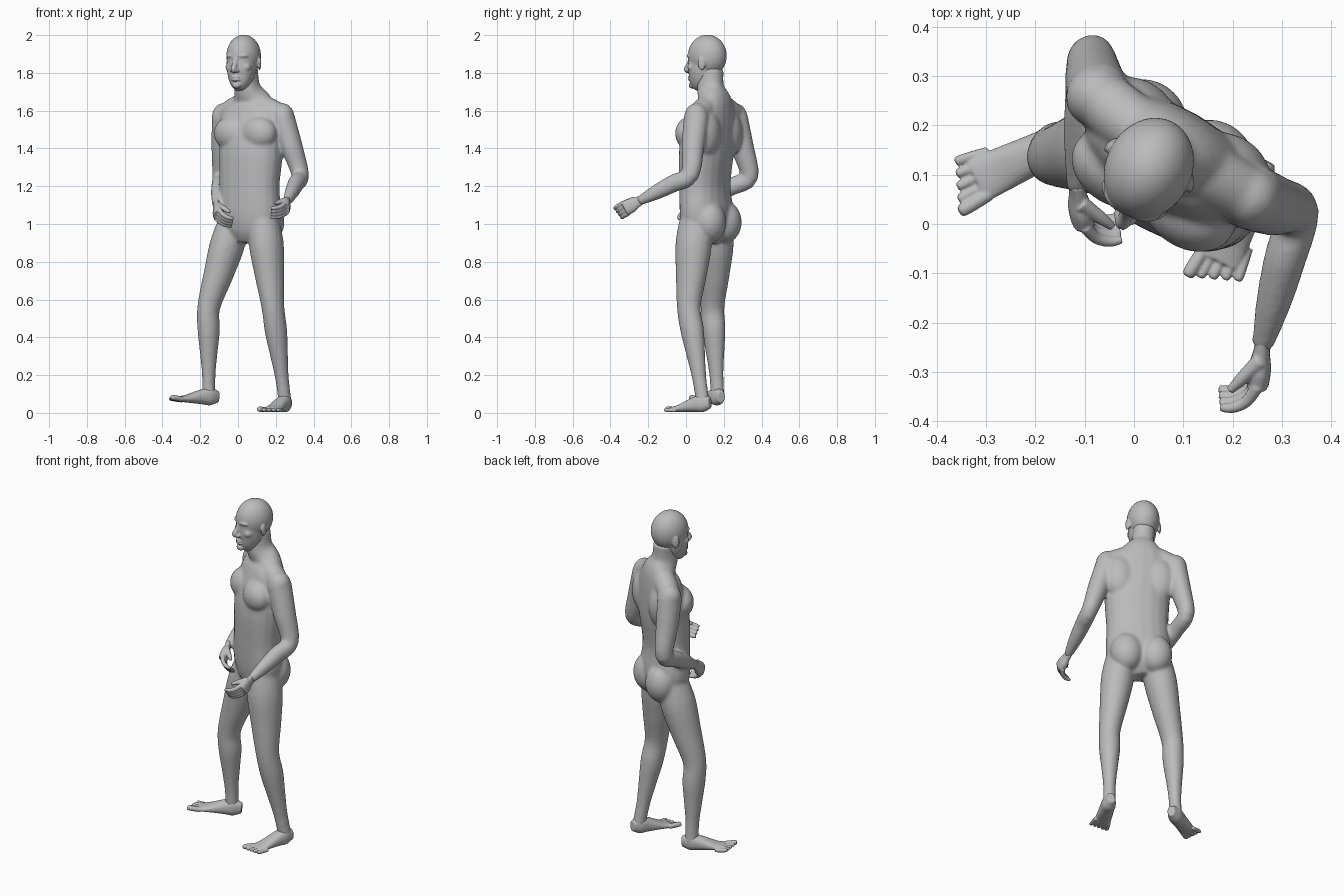
import bpy, bmesh, math
from mathutils import Vector, Matrix

default_cube = bpy.data.objects.get("Cube")
if default_cube:
    bpy.data.objects.remove(default_cube, do_unlink=True)

skin = bpy.data.materials.new("grey_skin")
skin.use_nodes = True
skin.diffuse_color = (.5, .5, .5, 1)
skin.node_tree.nodes["Principled BSDF"].inputs["Base Color"].default_value = skin.diffuse_color

UP = Vector((0, 0, 1))
SIDEWAYS = Vector((1, 0, 0))


def blend(before, start, end, after, t):
    """Point on a smooth curve between start and end."""
    values = []
    for a, b, c, d in zip(before, start, end, after):
        leave, arrive = (c - a) / 2, (d - b) / 2
        ease = t * t * (3 - 2 * t)
        values.append(b + (c - b) * ease + leave * t * (1 - t) ** 2 - arrive * t * t * (1 - t))
    return values


def loft(bm, rows, side, power=2, steps=4, sides=20):
    """Skin of ovals along a path; each row is x, y, z, half width, half depth."""
    last = len(rows) - 1
    path = []
    for i in range(last):
        before, after = rows[max(i - 1, 0)], rows[min(i + 2, last)]
        path += [blend(before, rows[i], rows[i + 1], after, k / steps) for k in range(steps)]
    path.append(rows[last])
    rings = []
    for i, (x, y, z, width, depth) in enumerate(path):
        ahead, behind = path[min(i + 1, len(path) - 1)], path[max(i - 1, 0)]
        tangent = (Vector(ahead[:3]) - Vector(behind[:3])).normalized()
        u = (side - tangent * tangent.dot(side)).normalized()
        v = tangent.cross(u)
        ring = []
        for k in range(sides):
            angle = math.tau * k / sides
            c, s = math.cos(angle), math.sin(angle)
            c = math.copysign(abs(c) ** (2 / power), c)
            s = math.copysign(abs(s) ** (2 / power), s)
            ring.append(bm.verts.new(Vector((x, y, z)) + u * c * width + v * s * depth))
        rings.append(ring)
    for lower, upper in zip(rings, rings[1:]):
        for k in range(sides):
            following = (k + 1) % sides
            bm.faces.new((lower[k], lower[following], upper[following], upper[k]))
    bm.faces.new(rings[0])
    bm.faces.new(rings[-1])


def tube(bm, points, radii, side, flat=1, power=2):
    rows = [(*point, radius, radius * flat) for point, radius in zip(points, radii)]
    loft(bm, rows, side, power)


def limb(bm, joints, upper, lower, side):
    """Two bones; the radii are spread evenly along each of them."""
    root, middle, end = (Vector(joint) for joint in joints)
    points = [root.lerp(middle, k / (len(upper) - 1)) for k in range(len(upper))]
    points += [middle.lerp(end, (k + 1) / len(lower)) for k in range(len(lower))]
    tube(bm, points, upper + lower, side, flat=1.1)


def ball(bm, centre, size, turn=0):
    matrix = Matrix.Translation(centre) @ Matrix.Rotation(turn, 4, "Z") @ Matrix.Diagonal((*size, 1))
    bmesh.ops.create_uvsphere(bm, u_segments=40, v_segments=24, radius=1, matrix=matrix)


def finish(bm, name, voxel, smoothing):
    """Fuse the overlapping forms into one soft skin."""
    bmesh.ops.recalc_face_normals(bm, faces=bm.faces)
    mesh = bpy.data.meshes.new(name)
    bm.to_mesh(mesh)
    bm.free()
    mesh.materials.append(skin)
    mesh.shade_smooth()
    part = bpy.data.objects.new(name, mesh)
    bpy.context.scene.collection.objects.link(part)
    fuse = part.modifiers.new("fuse", "REMESH")
    fuse.mode = "VOXEL"
    fuse.voxel_size = voxel
    fuse.use_smooth_shade = True
    relax = part.modifiers.new("relax", "SMOOTH")
    relax.iterations = smoothing


# Torso and neck, turned toward the figure's right
torso_turn = math.radians(-31)
across = Matrix.Rotation(torso_turn, 3, "Z") @ SIDEWAYS
front = across.cross(UP)
bm = bmesh.new()
torso_rows = [
    (.04, .11, .9, .06, .06), (.05, .11, .96, .15, .1), (.06, .11, 1.05, .18, .12),
    (.06, .1, 1.2, .17, .115), (.07, .11, 1.4, .18, .125), (.07, .14, 1.57, .18, .1),
    (.07, .15, 1.65, .12, .08), (.05, .13, 1.72, .066, .072), (.04, .13, 1.82, .062, .07)]
loft(bm, torso_rows, across, power=2.2)
chest, hips = Vector((.07, .12, 1.48)), Vector((.06, .12, 1.01))
for mirror in (-1, 1):
    # Chest, shoulder blade and buttock
    ball(bm, chest + across * mirror * .085 + front * .06, (.1, .075, .09), torso_turn)
    ball(bm, chest + across * mirror * .11 - front * .05, (.09, .075, .13), torso_turn)
    ball(bm, hips + across * mirror * .08 - front * .055, (.09, .085, .11), torso_turn)

# Legs, right one striding forward
left_leg = [(.13, .055, 1.08), (.185, .015, .56), (.25, .09, .05)]
right_leg = [(0, .165, 1.08), (-.155, .14, .56), (-.155, .168, .08)]
for leg in (left_leg, right_leg):
    limb(bm, leg, [.07, .09, .077, .059], [.058, .046, .035, .034], across)

# Arms, bent at the elbows, with sloping muscle up to the neck
left_arm = [(.235, .055, 1.57), (.33, .02, 1.26), (.26, -.25, 1.12)]
right_arm = [(-.075, .26, 1.57), (-.09, .335, 1.25), (-.115, .07, 1.1)]
neck_base = Vector((.06, .15, 1.66))
for arm in (left_arm, right_arm):
    shoulder = Vector(arm[0])
    ball(bm, shoulder, (.063, .063, .07))
    tube(bm, [neck_base.lerp(shoulder, k / 2) for k in range(3)], [.05, .062, .06], front)
    limb(bm, arm, [.062, .057, .045], [.043, .036, .022], across)
finish(bm, "body", .0075, 14)

# Head, shaped facing front and then turned
bm = bmesh.new()
ball(bm, (0, 0, .02), (.088, .106, .112))
jaw_rows = [(0, -.075, -.15, .025, .024), (0, -.056, -.125, .052, .05),
            (0, -.03, -.07, .073, .078), (0, -.008, .04, .08, .09)]
loft(bm, jaw_rows, SIDEWAYS, power=2.2)
nose_line = [(0, -.094, .015), (0, -.106, -.02), (0, -.122, -.05), (0, -.108, -.06)]
tube(bm, nose_line, [.012, .013, .016, .014], SIDEWAYS)
for lip_height in (-.092, -.106):
    ball(bm, (0, -.096, lip_height), (.026, .014, .008))
ball(bm, (0, -.088, -.135), (.026, .018, .018))
for mirror in (-1, 1):
    # Brow, eye, cheek, nostril and ear
    ball(bm, (mirror * .034, -.085, .02), (.032, .018, .011), mirror * .4)
    ball(bm, (mirror * .034, -.08, -.006), (.018, .014, .009), mirror * .3)
    ball(bm, (mirror * .045, -.066, -.04), (.028, .026, .026), mirror * .5)
    ball(bm, (mirror * .014, -.108, -.057), (.011, .014, .01))
    ball(bm, (mirror * .088, .01, -.02), (.009, .02, .036), mirror * .4)
bm.transform(Matrix.Translation((.03, .113, 1.87)) @ Matrix.Rotation(math.radians(-26), 4, "Z"))
finish(bm, "head", .004, 6)


def hand(name, wrist, along, curl):
    """Palm with four fingers folding toward curl, and a thumb on top."""
    wrist, along, curl = Vector(wrist), Vector(along).normalized(), Vector(curl)
    curl = (curl - along * curl.dot(along)).normalized()
    thumb_side = along.cross(curl)
    if thumb_side.z < 0:
        thumb_side.negate()
    bm = bmesh.new()
    palm = [wrist + along * (k * .035 - .02) for k in range(4)]
    tube(bm, palm, [.024, .029, .039, .038], thumb_side, flat=.6, power=2.4)
    for finger in range(4):
        points = [wrist + along * .075 + thumb_side * (.03 - .02 * finger)]
        for joint in range(3):
            fold = .45 + .05 * finger + .5 * joint
            bone = along * math.cos(fold) + curl * math.sin(fold)
            points.append(points[-1] + bone * (.04 - .007 * joint))
        tube(bm, points, [.013, .012, .011, .008], thumb_side)
    thumb_base = wrist + along * .02 + thumb_side * .02
    thumb_tip = wrist + along * .09 + thumb_side * .035 + curl * .055
    thumb = [thumb_base.lerp(thumb_tip, k / 3) for k in range(4)]
    tube(bm, thumb, [.017, .015, .013, .008], thumb_side)
    finish(bm, name, .0035, 3)


hand("left_hand", left_arm[-1], (-.1, -.85, -.45), (-1, -.25, -.2))
hand("right_hand", right_arm[-1], (.12, -.75, -.65), (1, 0, -.3))


def foot(name, heel, tip, inner):
    """Foot along the line from heel to tip; inner is the side of the big toe."""
    heel, tip = Vector(heel), Vector(tip)
    along = (tip - heel).normalized()
    left = UP.cross(along).normalized()
    above = along.cross(left)
    length = (tip - heel).length
    rows = []
    for k in range(6):
        t = k / 5
        height = .013 + .037 * max(math.cos(t * math.pi / 2), 0) ** 1.5
        width = .034 + .014 * t
        rounding = .6 if k == 0 else 1
        centre = heel + along * length * .8 * t + above * height
        rows.append((*centre, width * rounding, height * rounding))
    bm = bmesh.new()
    loft(bm, rows, left, power=2.3)
    for toe in range(5):
        radius = .014 if toe == 0 else .0105
        spread = left * inner * (.037 - .021 * toe) + above * radius
        reach = length - .009 * toe
        points = [heel + along * (reach - back) + spread * (1.15 - 3 * back) for back in (.07, .012, 0)]
        tube(bm, points, [radius, radius, radius * .6], left)
    finish(bm, name, .0035, 3)


foot("left_foot", (.268, .128, .004), (.146, -.125, .004), -1)
foot("right_foot", (-.11, .185, .035), (-.374, .062, .067), 1)
